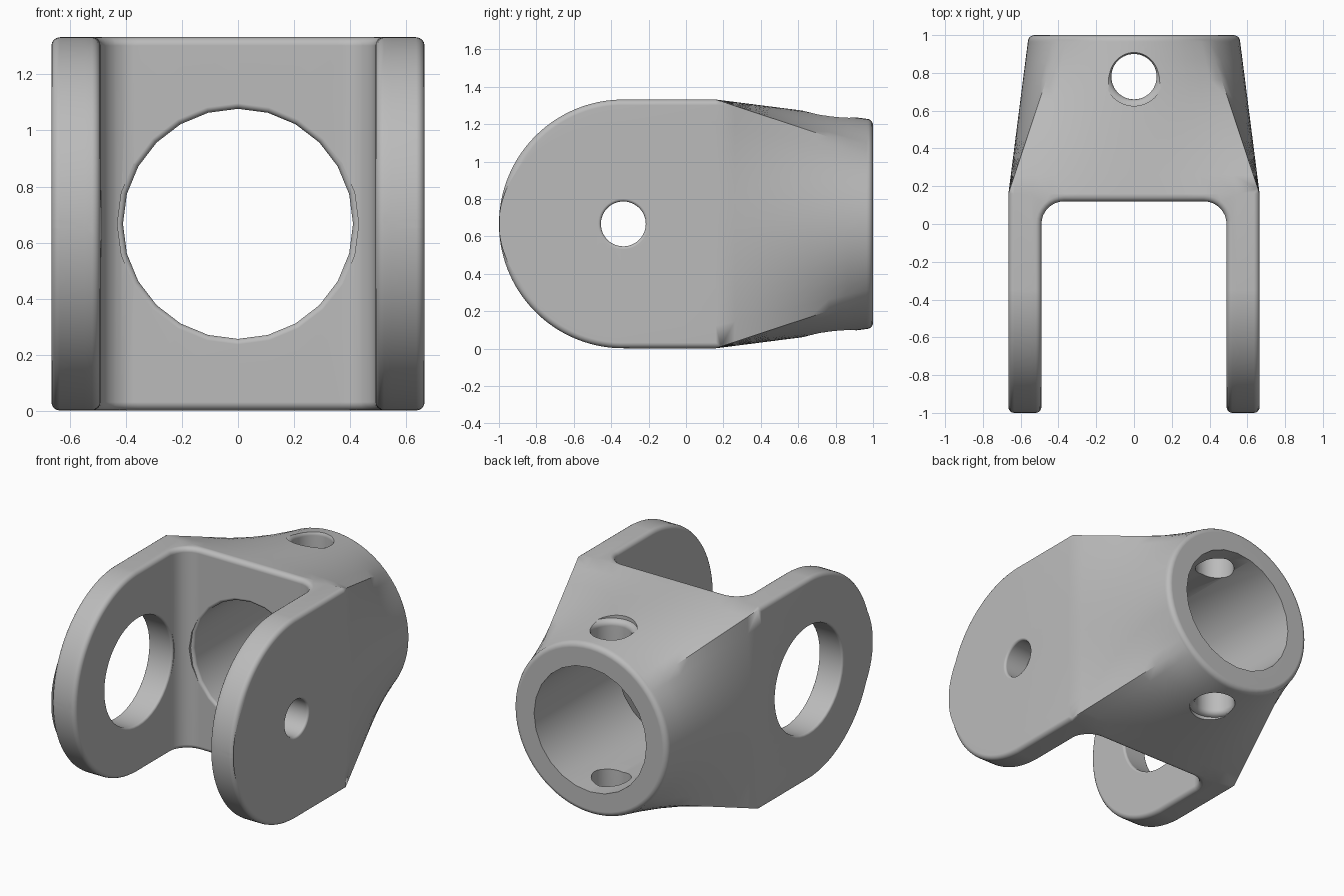
import bpy, bmesh, math
from math import sin, cos, pi

if "Cube" in bpy.data.objects:
    bpy.data.objects.remove(bpy.data.objects["Cube"])

H = 0.665            # half width and half height of the square section
CZ = 0.667           # height of the main axis
PIVOT_Y = -0.335     # centre of the rounded arm ends
LOFT_Y = 0.16        # where the square section starts turning round
RIM_R, RIM_Y = 0.562, 0.965
N = 64


def new_object(name, bm):
    bmesh.ops.recalc_face_normals(bm, faces=bm.faces[:])
    mesh = bpy.data.meshes.new(name)
    bm.to_mesh(mesh)
    bm.free()
    ob = bpy.data.objects.new(name, mesh)
    bpy.context.collection.objects.link(ob)
    return ob


def skin(rings):
    """Closed skin over a list of equal point rings."""
    bm = bmesh.new()
    loops = [[bm.verts.new(p) for p in ring] for ring in rings]
    n = len(loops[0])
    for a, b in zip(loops, loops[1:]):
        for i in range(n):
            j = (i + 1) % n
            bm.faces.new((a[i], a[j], b[j], b[i]))
    bm.faces.new(loops[0][::-1])
    bm.faces.new(loops[-1])
    return bm


def section(y, square, hx=H, hz=H, r=RIM_R):
    """Cross-section blended between rectangle (1) and circle (0)."""
    pts = []
    for i in range(N):
        c, s = cos(2 * pi * i / N), sin(2 * pi * i / N)
        m = max(abs(c), abs(s))
        pts.append((square * hx * c / m + (1 - square) * r * c, y,
                    CZ + square * hz * s / m + (1 - square) * r * s))
    return pts


def cut(target, cutter):
    mod = target.modifiers.new("cut", 'BOOLEAN')
    mod.operation, mod.solver, mod.object = 'DIFFERENCE', 'EXACT', cutter
    bpy.context.view_layer.objects.active = target
    bpy.ops.object.modifier_apply(modifier=mod.name)
    bpy.data.objects.remove(cutter)


def drill(target, axis, centre, r, lo, hi, f_lo, f_hi, seg=48):
    """Hole along an axis, with rounded lips of radius f at lo and hi."""
    k = [pi / 2 * i / 4 for i in range(5)]
    prof = []
    if f_lo:
        prof = [(lo + f_lo - f_lo * sin(a), r + f_lo * (1 - cos(a))) for a in reversed(k)]
    prof = [(lo - 0.1, r + f_lo)] + prof
    if f_hi:
        prof += [(hi - f_hi + f_hi * sin(a), r + f_hi * (1 - cos(a))) for a in k]
    prof += [(hi + 0.1, r + f_hi)]
    rings = []
    for d, rad in prof:
        ring = []
        for i in range(seg):
            p = list(centre)
            u, v = [q for q in range(3) if q != axis]
            p[axis] = d
            p[u] += rad * cos(2 * pi * i / seg)
            p[v] += rad * sin(2 * pi * i / seg)
            ring.append(p)
        rings.append(ring)
    cut(target, new_object("drill", skin(rings)))


# Body: rounded square front, lofted to a round socket with a soft rim
rings = []
for i in range(32):
    t = (i + 0.5) / 32 * pi / 2
    rings.append(section(PIVOT_Y - H * cos(t), 1, hz=H * sin(t)))
for i in range(9):
    rings.append(section(LOFT_Y + (RIM_Y - LOFT_Y) * i / 8, 1 - i / 8))
for i in range(1, 6):
    a = pi / 2 * i / 5
    rings.append(section(RIM_Y + 0.035 * sin(a), 0, r=RIM_R - 0.035 * (1 - cos(a))))
bm = skin(rings)
front = [e for e in bm.edges if all(v.co.y < LOFT_Y + 0.001 for v in e.verts)]
bmesh.ops.dissolve_limit(bm, angle_limit=math.radians(0.3), edges=front,
                         verts=[v for v in bm.verts if v.co.y < LOFT_Y - 0.001])
body = new_object("yoke_body", bm)

# Slot between the arms, with rounded inner corners
outline = [(-0.49, -1.5)]
outline += [(-0.37 - 0.12 * cos(a), 0.12 * sin(a)) for a in [pi / 2 * i / 8 for i in range(9)]]
outline += [(-x, y) for x, y in reversed(outline)]
cut(body, new_object("slot", skin([[(x, y, z) for x, y in outline] for z in (-0.5, 2)])))

# Soft edges round the arms and the slot
bm = bmesh.new()
bm.from_mesh(body.data)
sharp = [e for e in bm.edges if len(e.link_faces) == 2
         and e.calc_face_angle(0) > math.radians(50)
         and all(v.co.y < LOFT_Y + 0.001 for v in e.verts)]
bmesh.ops.bevel(bm, geom=sharp, offset=0.03, offset_type='OFFSET', segments=4,
                profile=0.5, affect='EDGES', clamp_overlap=False)
bm.to_mesh(body.data)
bm.free()

# Socket bore, cross pin hole, small right hole and large left hole
drill(body, 1, (0, 0, CZ), 0.41, 0.12, 1.0, 0.02, 0, seg=24)
drill(body, 2, (0, 0.78, 0), 0.12, CZ - 0.582, CZ + 0.582, 0.035, 0.035)
drill(body, 0, (0, PIVOT_Y, CZ), 0.12, 0.49, H, 0.015, 0.015)
drill(body, 0, (0, PIVOT_Y, CZ), 0.35, -H, -0.49, 0.015, 0.015)

# Plain grey metal, smooth shading
metal = bpy.data.materials.new("grey_metal")
metal.diffuse_color = (0.5, 0.5, 0.5, 1)
metal.use_nodes = True
metal.node_tree.nodes["Principled BSDF"].inputs["Base Color"].default_value = metal.diffuse_color
body.data.materials.clear()
body.data.materials.append(metal)
for p in body.data.polygons:
    p.material_index = 0
bpy.context.view_layer.objects.active = body
body.select_set(True)
bpy.ops.object.shade_smooth_by_angle(angle=math.radians(35))
weighted = body.modifiers.new("weighted_normals", 'WEIGHTED_NORMAL')
weighted.keep_sharp = True
